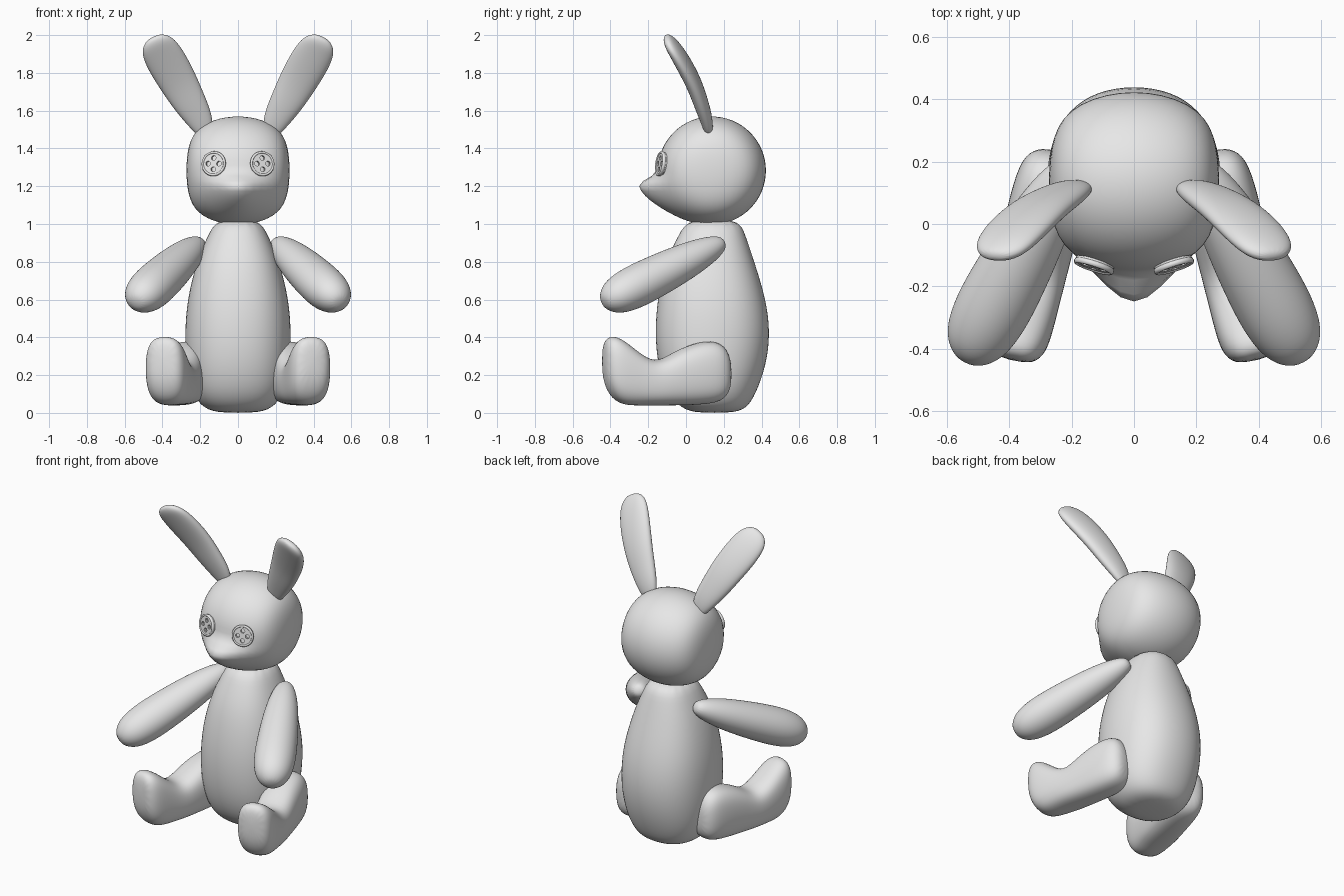
import bpy, bmesh, math
from mathutils import Vector, Matrix

old = bpy.data.objects.get("Cube")
if old:
    bpy.data.objects.remove(old, do_unlink=True)

grey = bpy.data.materials.new("plain_grey")
grey.use_nodes = True
grey.diffuse_color = (0.8, 0.8, 0.8, 1)
grey.node_tree.nodes["Principled BSDF"].inputs["Base Color"].default_value = (0.8, 0.8, 0.8, 1)


def finish(bm, name, mirror=False, subdivide=0, smooth=True):
    """Turn a bmesh into a finished object."""
    bmesh.ops.recalc_face_normals(bm, faces=bm.faces)
    mesh = bpy.data.meshes.new(name)
    bm.to_mesh(mesh)
    bm.free()
    mesh.materials.append(grey)
    for poly in mesh.polygons:
        poly.use_smooth = smooth
    obj = bpy.data.objects.new(name, mesh)
    bpy.context.collection.objects.link(obj)
    if mirror:
        mod = obj.modifiers.new("mirror", 'MIRROR')
        mod.use_mirror_merge = False
    if subdivide:
        mod = obj.modifiers.new("smooth", 'SUBSURF')
        mod.levels = mod.render_levels = subdivide
    return obj


def loft(name, rings, power=2.0, sides=16, mirror=False):
    """Skin a stack of rounded sections, each given as (centre, u, v)."""
    bm = bmesh.new()
    loops = []
    for centre, u, v in rings:
        loop = []
        for i in range(sides):
            a = math.tau * i / sides
            c, s = math.cos(a), math.sin(a)
            c = math.copysign(abs(c) ** (2 / power), c) * 1.02
            s = math.copysign(abs(s) ** (2 / power), s) * 1.02
            loop.append(bm.verts.new(Vector(centre) + u * c + v * s))
        loops.append(loop)
    for a, b in zip(loops, loops[1:]):
        for i in range(sides):
            j = (i + 1) % sides
            bm.faces.new((a[i], a[j], b[j], b[i]))
    bm.faces.new(loops[0])
    bm.faces.new(loops[-1])
    return finish(bm, name, mirror, 2)


# Body: height, front y, back y, half width
body = [(0.0, 0.06, 0.24, 0.09), (0.02, -0.02, 0.32, 0.18), (0.1, -0.1, 0.37, 0.245),
        (0.25, -0.15, 0.425, 0.275), (0.42, -0.165, 0.447, 0.282), (0.6, -0.153, 0.425, 0.27),
        (0.8, -0.11, 0.362, 0.22), (0.94, -0.04, 0.315, 0.16), (1.03, 0.01, 0.28, 0.11)]
loft("body", [((0, (f + b) / 2, z), Vector((w, 0, 0)), Vector((0, (b - f) / 2, 0)))
              for z, f, b, w in body], power=2.3)

# Head: sphere with fuller cheeks and a pointed muzzle
bm = bmesh.new()
bmesh.ops.create_uvsphere(bm, u_segments=48, v_segments=32, radius=0.286)
for vert in bm.verts:
    p = vert.co
    p += Vector((0, 0.137, 1.283))
    wide = 1.2 * p.x
    if p.y < 0.14:
        spread = 0.05 if p.z > 1.2 else 0.15
        p.y -= 0.112 * math.exp(-(p.x / 0.11) ** 2 - ((p.z - 1.2) / spread) ** 2)
    p.x = wide / (1 + (abs(wide) / 0.31) ** 4) ** 0.25
finish(bm, "head")

# Ears: flat, curved and widening to the tip
side = Vector((0.89, 0.06, -0.44)).normalized()
axis = Vector((0.26, -0.21, 0.5)).normalized()
flat = axis.cross(side)
ear = [((0.165, 0.125, 1.47), 0.04, 0.02), ((0.2, 0.11, 1.55), 0.07, 0.034),
       ((0.255, 0.08, 1.64), 0.088, 0.04), ((0.31, 0.045, 1.74), 0.1, 0.042),
       ((0.37, -0.01, 1.845), 0.107, 0.042), ((0.415, -0.06, 1.925), 0.1, 0.037),
       ((0.437, -0.09, 1.965), 0.078, 0.03), ((0.45, -0.105, 1.99), 0.035, 0.015)]
loft("ears", [(c, side * w, flat * t) for c, w, t in ear], power=2.2, mirror=True)

# Arms: tapered limbs reaching forward and outward
start, end = Vector((0.2, 0.2, 0.905)), Vector((0.535, -0.425, 0.59))
axis = (end - start).normalized()
across = axis.cross(Vector((0, 0, 1))).normalized()
upward = across.cross(axis)
arm = [(0, 0.025), (0.05, 0.055), (0.2, 0.084), (0.4, 0.102), (0.6, 0.112),
       (0.78, 0.115), (0.91, 0.1), (0.98, 0.07), (1.02, 0.03)]
loft("arms", [(start.lerp(end, t), across * r * 1.08, upward * r) for t, r in arm], mirror=True)

# Legs with upturned feet: y, bottom z, top z, half width
leg = [(0.235, 0.14, 0.27, 0.05), (0.2, 0.065, 0.365, 0.105), (0.11, 0.045, 0.388, 0.12),
       (-0.04, 0.04, 0.34, 0.12), (-0.15, 0.04, 0.262, 0.118), (-0.24, 0.04, 0.305, 0.116),
       (-0.335, 0.04, 0.39, 0.115), (-0.4, 0.085, 0.412, 0.105), (-0.437, 0.19, 0.37, 0.065)]
loft("legs", [((0.25 + (0.2 - y) * 0.235, y, (lo + hi) / 2),
               Vector((0.96, 0.25, 0)) * w, Vector((0, 0, (hi - lo) / 2)))
              for y, lo, hi, w in leg], power=2.7, mirror=True)

# Button eyes: a plate with four holes inside a raised rim
normal = Vector((0.3, -0.94, 0.14)).normalized()
place = Matrix.Translation((0.13, -0.14, 1.32)) @ normal.to_track_quat('Z', 'Y').to_matrix().to_4x4()


def circle(bm, x, y, radius, sides):
    verts = [bm.verts.new((x + radius * math.cos(math.tau * i / sides),
                           y + radius * math.sin(math.tau * i / sides), 0)) for i in range(sides)]
    return [bm.edges.new((verts[i], verts[(i + 1) % sides])) for i in range(sides)]


bm = bmesh.new()
edges = circle(bm, 0, 0, 0.063, 32)
for k in range(4):
    a = k * math.pi / 2
    edges += circle(bm, 0.03 * math.cos(a), 0.03 * math.sin(a), 0.013, 10)
bmesh.ops.triangle_fill(bm, use_beauty=True, edges=edges, normal=(0, 0, 1))
grown = bmesh.ops.extrude_face_region(bm, geom=bm.faces[:])["geom"]
bmesh.ops.translate(bm, vec=(0, 0, -0.02),
                    verts=[g for g in grown if isinstance(g, bmesh.types.BMVert)])
bmesh.ops.transform(bm, matrix=place, verts=bm.verts)
finish(bm, "button_eyes", mirror=True, smooth=False)

bm = bmesh.new()
rim = []
for i in range(32):
    turn = Matrix.Rotation(math.tau * i / 32, 4, 'Z')
    rim.append([bm.verts.new(place @ turn @ Vector((0.06 + 0.007 * math.cos(b), 0, 0.01 * math.sin(b) - 0.005)))
                for b in (math.tau * k / 8 for k in range(8))])
for i in range(32):
    a, b = rim[i], rim[(i + 1) % 32]
    for k in range(8):
        bm.faces.new((a[k], b[k], b[(k + 1) % 8], a[(k + 1) % 8]))
finish(bm, "button_rims", mirror=True)
